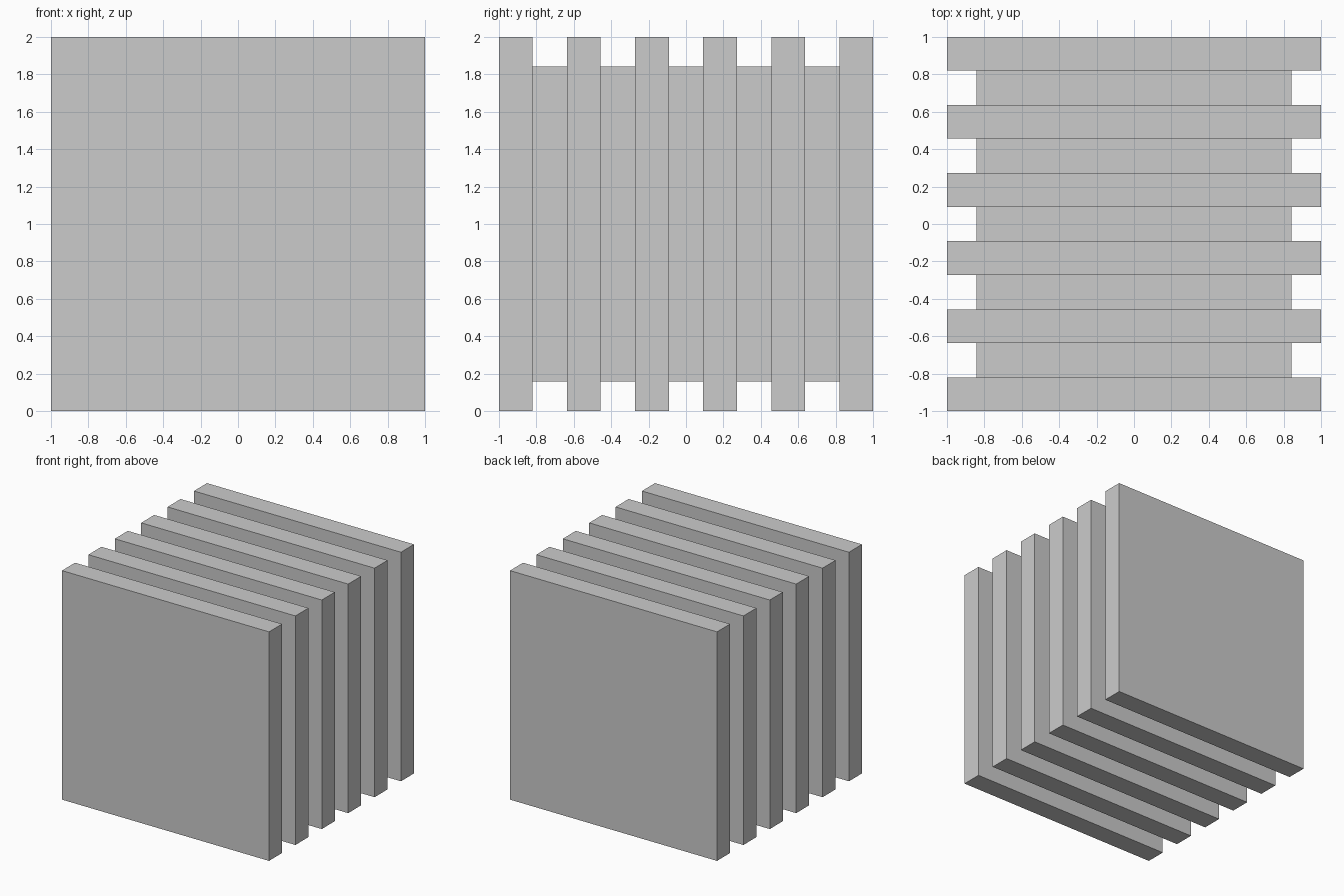
import bpy

if "Cube" in bpy.data.objects:
    bpy.data.objects.remove(bpy.data.objects["Cube"])

COUNT = 6          # square plates along y
SIZE = 2.0
THICK = 0.18
PITCH = (SIZE - THICK) / (COUNT - 1)
CORE = 1.686       # side of the square spacers


def add_slab(name, y, side, depth):
    bpy.ops.mesh.primitive_cube_add(size=1, location=(0, y, SIZE / 2))
    slab = bpy.context.object
    slab.name = name
    slab.scale = (side, depth, side)
    bpy.ops.object.transform_apply(location=False, rotation=False, scale=True)


# Large plates with smaller square spacers filling the gaps between them
for i in range(COUNT):
    y = -SIZE / 2 + THICK / 2 + i * PITCH
    add_slab(f"plate_{i + 1}", y, SIZE, THICK)
    if i < COUNT - 1:
        add_slab(f"spacer_{i + 1}", y + PITCH / 2, CORE, PITCH - THICK)
